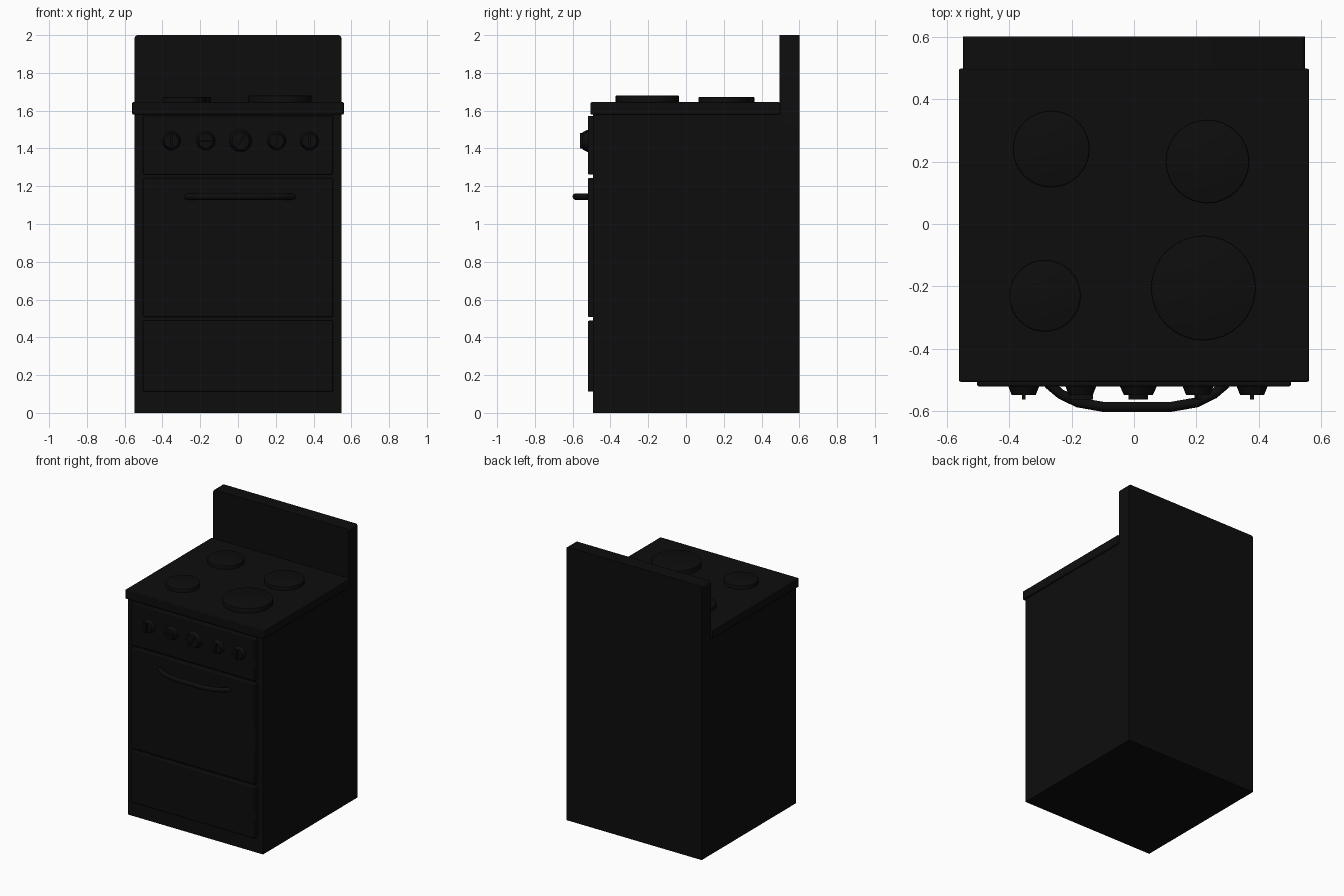
import bpy, bmesh, math
from mathutils import Matrix, Vector

if "Cube" in bpy.data.objects:
    bpy.data.objects.remove(bpy.data.objects["Cube"])

black = bpy.data.materials.new("black_enamel")
black.diffuse_color = (0.004, 0.004, 0.004, 1)
black.use_nodes = True
black.node_tree.nodes["Principled BSDF"].inputs["Base Color"].default_value = black.diffuse_color


def finish(name, bm, bevel=0, segments=2, smooth=True):
    bmesh.ops.recalc_face_normals(bm, faces=bm.faces)
    me = bpy.data.meshes.new(name)
    bm.to_mesh(me)
    bm.free()
    ob = bpy.data.objects.new(name, me)
    bpy.context.collection.objects.link(ob)
    me.materials.append(black)
    if bevel:
        m = ob.modifiers.new("bevel", 'BEVEL')
        m.width, m.segments = bevel, segments
    if smooth:
        bpy.ops.object.select_all(action='DESELECT')
        ob.select_set(True)
        bpy.context.view_layer.objects.active = ob
        bpy.ops.object.shade_smooth_by_angle(angle=math.radians(35))
    return ob


def add_box(bm, lo, hi, rot=None):
    lo, hi = Vector(lo), Vector(hi)
    mat = Matrix.Translation((lo + hi) / 2)
    if rot is not None:
        mat = mat @ rot
    bmesh.ops.create_cube(bm, size=1, matrix=mat @ Matrix.Diagonal((*(hi - lo), 1)))


def box(name, lo, hi, bevel=0):
    bm = bmesh.new()
    add_box(bm, lo, hi)
    return finish(name, bm, bevel)


# Body and backsplash: one L-shaped side profile extruded across the width
bm = bmesh.new()
profile = [(-0.492, 0), (0.60, 0), (0.60, 2.0), (0.495, 2.0), (0.495, 1.59), (-0.492, 1.59)]
f = bm.faces.new([bm.verts.new((-0.547, y, z)) for y, z in profile])
ext = bmesh.ops.extrude_face_region(bm, geom=[f])
bmesh.ops.translate(bm, vec=(1.094, 0, 0), verts=[v for v in ext["geom"] if isinstance(v, bmesh.types.BMVert)])
corners = [e for e in bm.edges if all(v.co.z > 1.99 for v in e.verts)
           and abs(e.verts[0].co.x - e.verts[1].co.x) < 0.01]
bmesh.ops.bevel(bm, geom=corners, offset=0.015, segments=3, profile=0.5, affect='EDGES')
finish("body", bm)

# Cooktop slab and front panels
box("cooktop", (-0.56, -0.505, 1.58), (0.56, 0.497, 1.645), 0.005)
for name, z0, z1 in (("control_panel", 1.262, 1.572), ("oven_door", 0.508, 1.243), ("drawer", 0.112, 0.488)):
    box(name, (-0.502, -0.52, z0), (0.502, -0.485, z1), 0.006)

# Hotplates: x, y, radius, top height
for name, x, y, r, top in (("hotplate_back_left", -0.265, 0.24, 0.123, 1.672),
                           ("hotplate_back_right", 0.235, 0.20, 0.134, 1.672),
                           ("hotplate_front_left", -0.285, -0.23, 0.115, 1.672),
                           ("hotplate_front_right", 0.222, -0.205, 0.168, 1.68)):
    bm = bmesh.new()
    bmesh.ops.create_cone(bm, cap_ends=True, segments=32, radius1=r, radius2=r, depth=top - 1.64,
                          matrix=Matrix.Translation((x, y, (top + 1.64) / 2)))
    bmesh.ops.bevel(bm, geom=[e for e in bm.edges if all(v.co.z > top - 0.001 for v in e.verts)],
                    offset=0.006, segments=2, profile=0.5, affect='EDGES')
    finish(name, bm)

# Knobs: tapered dial with a grip ridge turned to its own angle
for i, (x, r, turn) in enumerate(((-0.353, 0.050, 0), (-0.17, 0.050, 90), (0.014, 0.060, 35),
                                  (0.205, 0.050, 8), (0.378, 0.050, 0))):
    bm = bmesh.new()
    z = 1.44
    bmesh.ops.create_cone(bm, cap_ends=True, segments=24, radius1=r, radius2=r * 0.76, depth=0.03,
                          matrix=Matrix.Translation((x, -0.533, z)) @ Matrix.Rotation(math.pi / 2, 4, 'X'))
    add_box(bm, (x - 0.006, -0.562, z - r * 0.76), (x + 0.006, -0.535, z + r * 0.76),
            Matrix.Rotation(math.radians(turn), 4, 'Y'))
    finish("knob_%d" % (i + 1), bm)

# Bowed door handle: round section swept along an arc
half = [(0, -0.585), (0.11, -0.585), (0.19, -0.571), (0.245, -0.544), (0.285, -0.51)]
path = [(-x, y) for x, y in reversed(half[1:])] + half
bm = bmesh.new()
rings = []
for i, (x, y) in enumerate(path):
    a, b = path[max(i - 1, 0)], path[min(i + 1, len(path) - 1)]
    t = Vector((b[0] - a[0], b[1] - a[1], 0)).normalized()
    n = Vector((-t.y, t.x, 0))
    c = Vector((x + 0.01, y, 1.145))
    rings.append([bm.verts.new(c + n * 0.016 * math.cos(k * math.pi / 6) +
                               Vector((0, 0, 0.017 * math.sin(k * math.pi / 6)))) for k in range(12)])
for p, q in zip(rings, rings[1:]):
    for k in range(12):
        bm.faces.new((p[k], p[(k + 1) % 12], q[(k + 1) % 12], q[k]))
bm.faces.new(rings[0])
bm.faces.new(rings[-1])
finish("door_handle", bm)
